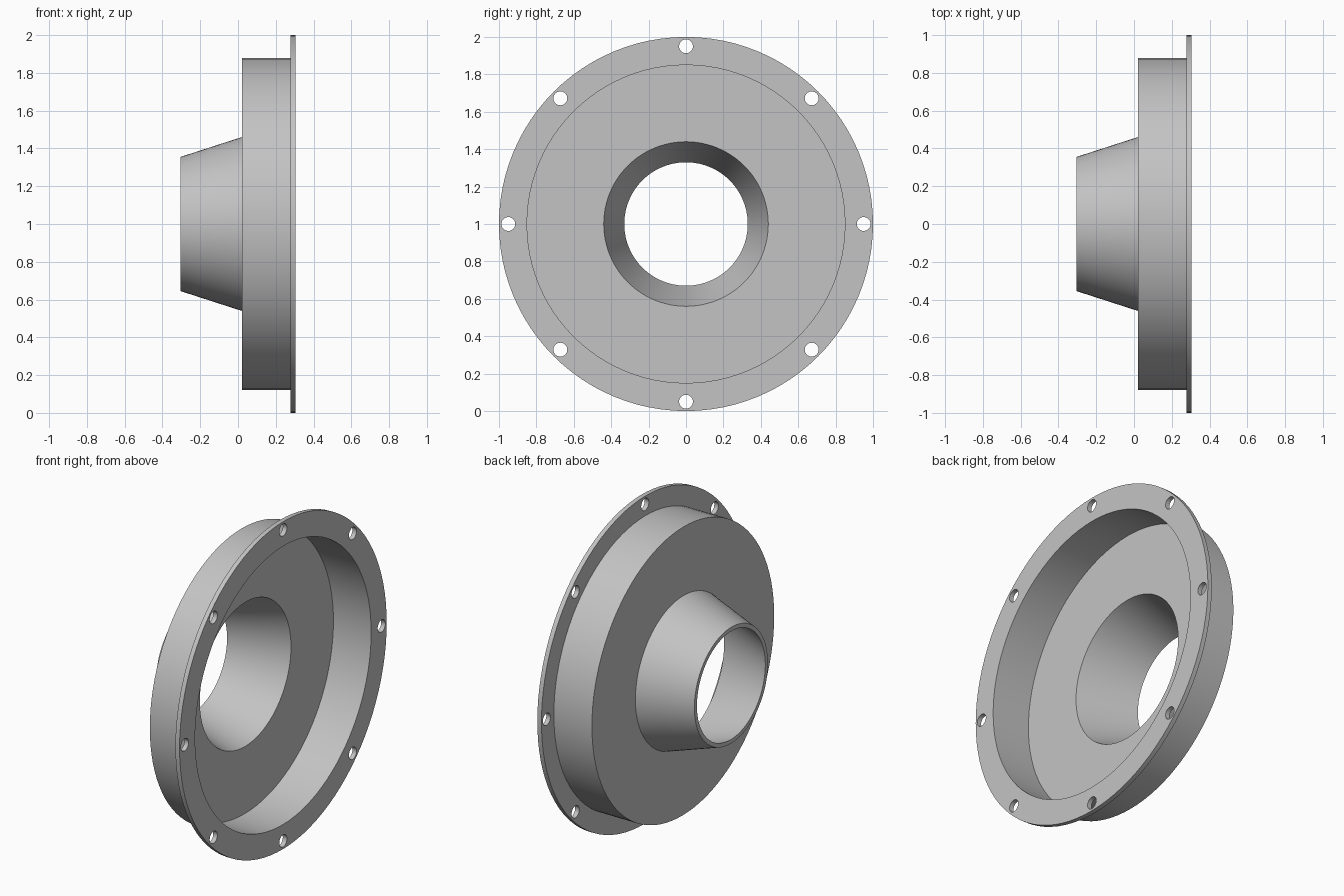
import bpy, bmesh, math
from mathutils import Matrix, Vector

cube = bpy.data.objects.get("Cube")
if cube:
    bpy.data.objects.remove(cube, do_unlink=True)

AXIS_Z = 1.0     # height of the turning axis
SEGMENTS = 96
HOLES = 8

grey = bpy.data.materials.new("plain grey")
grey.use_nodes = True
colour = (0.55, 0.55, 0.55, 1)
grey.diffuse_color = colour
grey.node_tree.nodes["Principled BSDF"].inputs["Base Color"].default_value = colour


def make_object(name, bm):
    bmesh.ops.recalc_face_normals(bm, faces=bm.faces)
    mesh = bpy.data.meshes.new(name)
    bm.to_mesh(mesh)
    bm.free()
    mesh.materials.append(grey)
    obj = bpy.data.objects.new(name, mesh)
    bpy.context.collection.objects.link(obj)
    return obj


# Flanged housing: closed wall section (x, radius) turned about the x axis
section = [
    (-0.305, 0.33), (-0.305, 0.355), (0.02, 0.46),   # tapered neck, outside
    (0.02, 0.88), (0.277, 0.88),                     # drum, outside
    (0.277, 1.0), (0.305, 1.0),                      # flange
    (0.305, 0.85), (0.05, 0.85), (0.05, 0.44),       # drum, inside
]
bm = bmesh.new()
verts = [bm.verts.new((x, 0, AXIS_Z + r)) for x, r in section]
edges = [bm.edges.new((v, verts[(i + 1) % len(verts)])) for i, v in enumerate(verts)]
bmesh.ops.spin(bm, geom=verts + edges, cent=(0, 0, AXIS_Z), axis=(1, 0, 0),
               angle=math.tau, steps=SEGMENTS, use_duplicate=False)
bmesh.ops.remove_doubles(bm, verts=bm.verts, dist=0.0001)
housing = make_object("flanged_housing", bm)

# Bolt hole cutters, evenly spaced around the flange
bm = bmesh.new()
for i in range(HOLES):
    turn = Matrix.Rotation(math.tau * i / HOLES, 4, "X")
    place = Matrix.Translation(Vector((0.29, 0, AXIS_Z))) @ turn
    place = place @ Matrix.Translation((0, 0, 0.95)) @ Matrix.Rotation(math.pi / 2, 4, "Y")
    bmesh.ops.create_cone(bm, cap_ends=True, segments=32, radius1=0.037,
                          radius2=0.037, depth=0.1, matrix=place)
cutter = make_object("bolt_hole_cutter", bm)
cutter.hide_render = True

# Drill the holes, then discard the cutter
drill = housing.modifiers.new("bolt_holes", "BOOLEAN")
drill.operation = "DIFFERENCE"
drill.solver = "EXACT"
drill.object = cutter
bpy.ops.object.select_all(action="DESELECT")
housing.select_set(True)
bpy.context.view_layer.objects.active = housing
bpy.ops.object.modifier_apply(modifier=drill.name)
bpy.data.objects.remove(cutter, do_unlink=True)

# Smooth round walls with crisp rims
bpy.ops.object.shade_smooth_by_angle(angle=math.radians(15))
